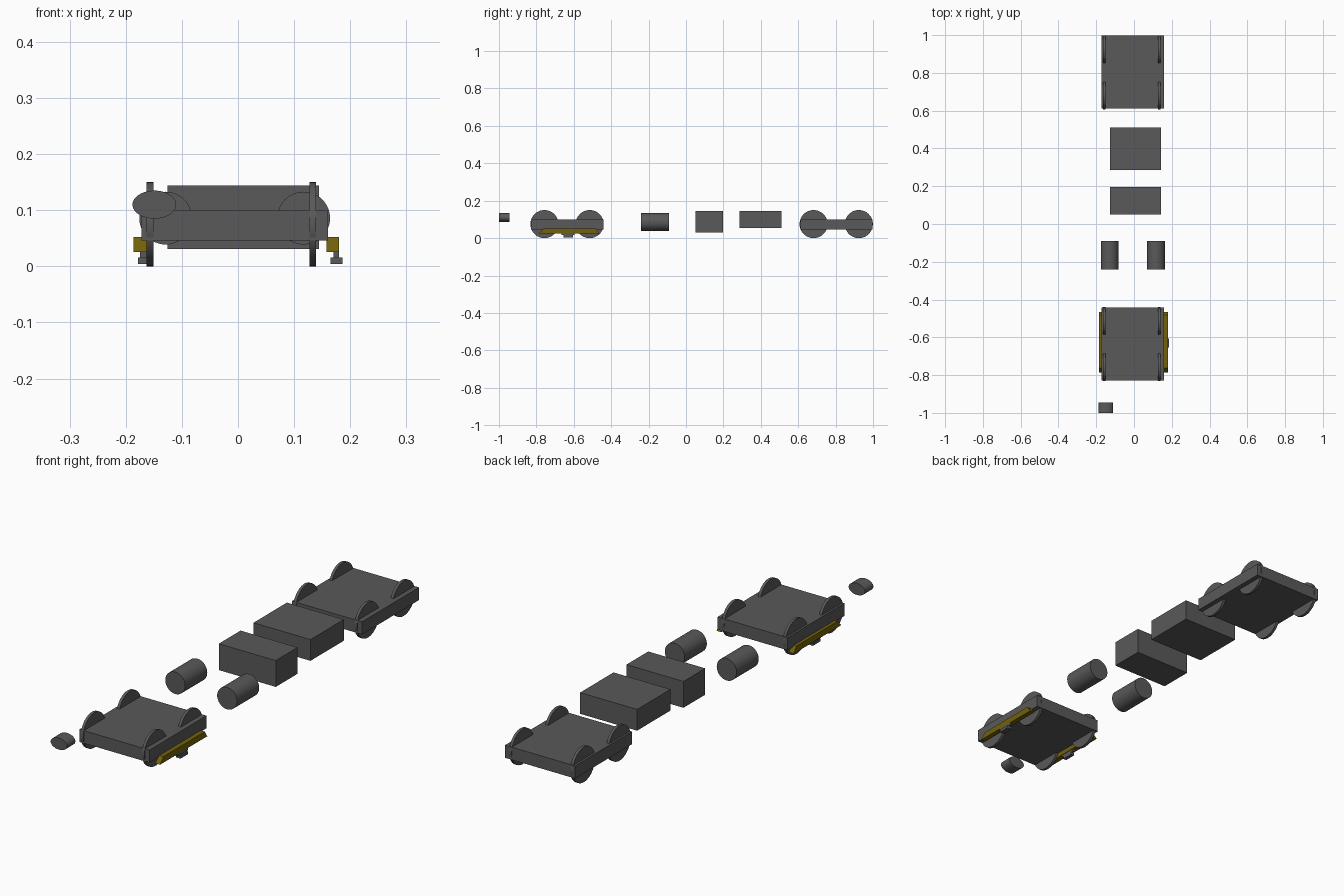
import bpy, bmesh, math
from mathutils import Matrix

if "Cube" in bpy.data.objects:
    bpy.data.objects.remove(bpy.data.objects["Cube"])


def material(name, rgb):
    m = bpy.data.materials.new(name)
    m.diffuse_color = (*rgb, 1)
    m.use_nodes = True
    m.node_tree.nodes["Principled BSDF"].inputs["Base Color"].default_value = m.diffuse_color
    return m


grey = material("dark_grey", (0.10, 0.10, 0.10))
gold = material("dark_gold", (0.17, 0.12, 0.003))


def finish(name, bm, mat, smooth=False):
    bmesh.ops.recalc_face_normals(bm, faces=bm.faces)
    me = bpy.data.meshes.new(name)
    bm.to_mesh(me)
    bm.free()
    ob = bpy.data.objects.new(name, me)
    bpy.context.collection.objects.link(ob)
    me.materials.append(mat)
    if smooth:
        bpy.ops.object.select_all(action='DESELECT')
        ob.select_set(True)
        bpy.context.view_layer.objects.active = ob
        bpy.ops.object.shade_smooth_by_angle(angle=math.radians(30))
    return ob


def box(name, x, y, z, mat=grey):
    """Box from (min, max) ranges."""
    bm = bmesh.new()
    bmesh.ops.create_cube(bm, size=1)
    for v in bm.verts:
        v.co = [sum(r) / 2 + c * (r[1] - r[0]) for r, c in zip((x, y, z), v.co)]
    return finish(name, bm, mat)


def cylinder(name, centre, ra, rz, length, axis):
    """Elliptic cylinder lying along the x or y axis."""
    bm = bmesh.new()
    bmesh.ops.create_cone(bm, cap_ends=True, segments=48, radius1=1, radius2=1, depth=1)
    rot = Matrix.Rotation(math.pi / 2, 4, 'Y' if axis == 'x' else 'X')
    size = (length, ra, rz) if axis == 'x' else (ra, length, rz)
    bm.transform(Matrix.Translation(centre) @ Matrix.Diagonal((*size, 1)) @ rot)
    return finish(name, bm, grey, True)


def chassis(prefix, y0):
    """Slab with four thin wheels sunk into it."""
    box(prefix + "_chassis", (-0.172, 0.160), (y0 + 0.004, y0 + 0.390), (0.046, 0.10))
    for end, dy in (("near", 0.075), ("far", 0.317)):
        for side, x in (("left", -0.157), ("right", 0.133)):
            cylinder(f"{prefix}_wheel_{end}_{side}", (x, y0 + dy, 0.075),
                     0.075, 0.075, 0.012, 'x')


def side_bar(name, x0, x1):
    """Bar with sloping ends, extruded across x."""
    profile = [(-0.785, 0.026), (-0.465, 0.026), (-0.482, 0.052), (-0.762, 0.052)]
    bm = bmesh.new()
    face = bm.faces.new([bm.verts.new((x0, y, z)) for y, z in profile])
    ext = bmesh.ops.extrude_face_region(bm, geom=[face])
    for v in ext['geom']:
        if isinstance(v, bmesh.types.BMVert):
            v.co.x = x1
    return finish(name, bm, gold)


# Two wheeled platforms
chassis("rear", 0.607)
chassis("front", -0.832)

# Central blocks
box("rear_block", (-0.126, 0.144), (0.285, 0.511), (0.053, 0.144))
box("front_block", (-0.126, 0.144), (0.050, 0.197), (0.031, 0.144))

# Pair of drums
for side, x in (("left", -0.129), ("right", 0.117)):
    cylinder(side + "_drum", (x, -0.166, 0.086), 0.047, 0.047, 0.150, 'y')

# Oval cap at the front
cylinder("oval_cap", (-0.149, -0.972, 0.110), 0.039, 0.025, 0.056, 'y')

# Gold side bars with their small feet
for side, bar, stem, foot in (
        ("left", (-0.186, -0.161), (-0.175, -0.163), (-0.178, -0.162)),
        ("right", (0.158, 0.180), (0.170, 0.180), (0.165, 0.186))):
    side_bar(side + "_bar", *bar)
    box(side + "_foot_stem", stem, (-0.665, -0.595), (0.016, 0.027))
    box(side + "_foot", foot, (-0.655, -0.605), (0.004, 0.016))
